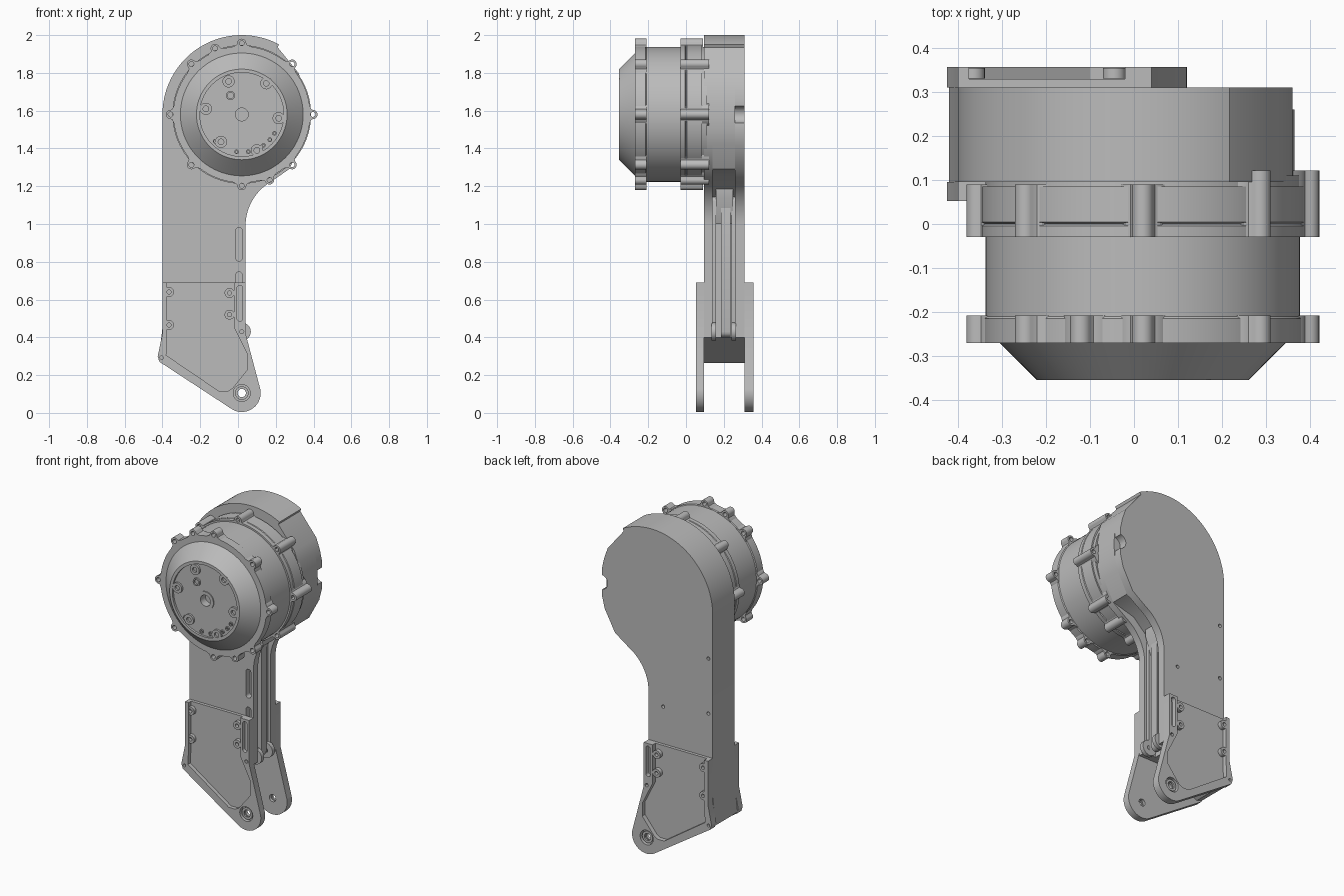
import bpy
import bmesh
from math import cos, sin, radians
from mathutils import Matrix, Vector

if "Cube" in bpy.data.objects:
    bpy.data.objects.remove(bpy.data.objects["Cube"])

GREY = (0.5, 0.5, 0.5, 1)
mat = bpy.data.materials.new("machined grey")
mat.use_nodes = True
mat.diffuse_color = GREY
mat.node_tree.nodes["Principled BSDF"].inputs["Base Color"].default_value = GREY

MX, MZ = 0.02, 1.58      # motor axis


def finish(ob):
    """Weld, fix normals, colour and shade one mesh object."""
    bm = bmesh.new()
    bm.from_mesh(ob.data)
    bmesh.ops.remove_doubles(bm, verts=bm.verts, dist=1e-5)
    bmesh.ops.recalc_face_normals(bm, faces=bm.faces)
    bm.to_mesh(ob.data)
    bm.free()
    ob.data.materials.clear()
    ob.data.materials.append(mat)
    bpy.ops.object.select_all(action='DESELECT')
    ob.select_set(True)
    bpy.context.view_layer.objects.active = ob
    bpy.ops.object.shade_smooth_by_angle(angle=radians(30))
    return ob


def arc(x, z, r, a0, a1, n=16):
    angles = [radians(a0 + (a1 - a0) * i / n) for i in range(n + 1)]
    return [(x + r * cos(a), z + r * sin(a)) for a in angles]


def circle(x, z, r, n=24):
    return arc(x, z, r, 0, 360, n)[:-1]


def pill(x, z0, z1, r):
    return arc(x, z1, r, 0, 180, 8) + arc(x, z0, r, 180, 360, 8)


def plate(name, loops, y0, y1):
    """Extrude an x-z outline (first loop) with holes (others) along y."""
    cu = bpy.data.curves.new(name, 'CURVE')
    cu.dimensions = '2D'
    cu.fill_mode = 'BOTH'
    cu.extrude = (y1 - y0) / 2
    for loop in loops:
        sp = cu.splines.new('POLY')
        sp.points.add(len(loop) - 1)
        for p, (x, z) in zip(sp.points, loop):
            p.co = (x, z, 0, 1)
        sp.use_cyclic_u = True
    ob = bpy.data.objects.new(name, cu)
    bpy.context.collection.objects.link(ob)
    bpy.ops.object.select_all(action='DESELECT')
    ob.select_set(True)
    bpy.context.view_layer.objects.active = ob
    bpy.ops.object.convert(target='MESH')
    ob = bpy.context.view_layer.objects.active
    ob.data.transform(Matrix.Translation((0, (y0 + y1) / 2, 0)) @ Matrix.Rotation(radians(90), 4, 'X'))
    return finish(ob)


def tube(name, x, z, r, hole, y0, y1):
    return plate(name, [circle(x, z, r), circle(x, z, hole, 16)], y0, y1)


def lathe(name, profile, steps=96):
    """Revolve (radius, y) points about the motor axis."""
    bm = bmesh.new()
    vs = [bm.verts.new((MX + r, y, MZ)) for r, y in profile]
    es = [bm.edges.new(pair) for pair in zip(vs, vs[1:])]
    bmesh.ops.spin(bm, geom=vs + es, cent=Vector((MX, 0, MZ)), axis=(0, 1, 0),
                   angle=radians(360), steps=steps, use_duplicate=False)
    me = bpy.data.meshes.new(name)
    bm.to_mesh(me)
    bm.free()
    ob = bpy.data.objects.new(name, me)
    bpy.context.collection.objects.link(ob)
    return finish(ob)


# Leg housing: front cover, recessed core and back cover
foot = [(-0.42, 0.28), (-0.38, 0.265), (-0.15, 0.4)]
neck = [(0.04, 0.4)] + arc(0.31, 0.99, 0.27, 180, 120)
core_neck = [(-0.04, 0.4), (-0.04, 1.1), (0.12, 1.25)]
head_low = [(0.27, 1.29), (0.34, 1.42), (0.36, 1.5)]
head_top = [(0.36, 1.66), (0.345, 1.73), (0.32, 1.8), (0.21, 1.935)]
head_top += arc(MX, MZ, 0.42, 62, 180, 40) + [(-0.4, 0.45)]
side = [(0.365, MZ)]
notch = arc(0.365, MZ, 0.045, 260, 100)

cover_slots = [pill(0.005, 0.82, 0.965, 0.017), pill(0.005, 0.61, 0.73, 0.017)]
screw_holes = [circle(x, z, 0.011, 12) for x, z in
               [(-0.37, 0.96), (-0.37, 1.3), (-0.06, 0.92)]]
plate("front_cover", [foot + neck + head_low + side + head_top] + cover_slots, 0.095, 0.14)
plate("housing_core", [foot + core_neck + head_low + side + head_top], 0.14, 0.26)
plate("back_cover", [foot + neck + head_low + notch + head_top] + screw_holes, 0.26, 0.31)

# Push rod and pivot ears inside the open side of the leg
plate("push_rod", [pill(0.0, 0.43, 1.1, 0.03)], 0.185, 0.235)
plate("rod_head", [[(-0.04, 1.0), (0.0, 1.0), (0.05, 1.14), (0.05, 1.2), (-0.04, 1.2)]], 0.16, 0.25)
for label, y0 in (("front", 0.135), ("back", 0.24)):
    tube(label + "_pivot_ear", 0.02, 0.43, 0.048, 0.015, y0, y0 + 0.025)
    plate(label + "_inner_rail", [pill(0.0, 0.43, 1.12, 0.025)], y0, y0 + 0.025)

# Ankle side plates: thin base, raised rim open at the top, screw bosses
outline = [(-0.4, 0.69), (-0.4, 0.42), (-0.425, 0.3), (-0.415, 0.27)]
outline += arc(0.02, 0.105, 0.1, 237, 375, 24) + [(0.04, 0.42), (0.04, 0.69)]
pocket = [(-0.02, 0.69), (-0.02, 0.45), (0.05, 0.31), (0.05, 0.23), (-0.03, 0.13),
          (-0.055, 0.115), (-0.1, 0.115), (-0.38, 0.305), (-0.375, 0.42), (-0.375, 0.69)]
rim_holes = [circle(0.02, 0.105, 0.045), circle(0.02, 0.43, 0.011, 12),
             circle(-0.404, 0.293, 0.009, 12), pill(0.01, 0.5, 0.66, 0.015)]
bosses = [(-0.365, 0.64), (-0.365, 0.465), (-0.045, 0.635), (-0.045, 0.52)]
for label, base, rim in (("front", (0.076, 0.095), (0.052, 0.076)),
                         ("back", (0.31, 0.329), (0.329, 0.357))):
    plate(label + "_ankle_base", [outline, circle(0.02, 0.105, 0.022)], *base)
    plate(label + "_ankle_rim", [outline + pocket] + rim_holes, *rim)
    tube(label + "_ankle_bushing", 0.02, 0.105, 0.036, 0.022, rim[0] + 0.008, rim[1] - 0.008)
    for i, (x, z) in enumerate(bosses):
        tube(f"{label}_ankle_boss_{i + 1}", x, z, 0.026, 0.011, rim[0] + 0.002, rim[1] - 0.002)

# Motor shell with tapered nose, recessed face and rear flange
lathe("motor_body", [
    (0, -0.3), (0.034, -0.3), (0.034, -0.348), (0.055, -0.348), (0.055, -0.342),
    (0.222, -0.342), (0.222, -0.355), (0.24, -0.355), (0.325, -0.27), (0.362, -0.27),
    (0.362, -0.215), (0.357, -0.21), (0.357, -0.03), (0.367, -0.03), (0.367, -0.004),
    (0.361, 0), (0.367, 0.004), (0.367, 0.085), (0.358, 0.085), (0.358, 0.11), (0, 0.11)])


# Screw lugs around both motor flanges
def lug(name, angle, y0, y1):
    shape = [(0.34, -0.06), (0.36, -0.045), (0.368, -0.028)]
    shape += arc(0.377, 0, 0.024, -90, 90, 12)
    shape += [(r, -t) for r, t in reversed(shape[:3])]
    c, s = cos(radians(angle)), sin(radians(angle))
    turn = [[(MX + r * c - t * s, MZ + r * s + t * c) for r, t in loop]
            for loop in (shape, circle(0.377, 0, 0.013, 16))]
    plate(name, turn, y0, y1)


for i, angle in enumerate([0, 45, 90, 135, 180, 225, 270, 315, 112, 293]):
    lug(f"front_lug_{i + 1}", angle, -0.27, -0.208)
    if angle != 112:
        lug(f"rear_lug_{i + 1}", angle, -0.03, 0.122 if angle in (0, 45, 315, 293) else 0.09)

# Bosses and small studs on the motor face
face_bosses = [(-0.05, 1.755), (0.15, 1.745), (-0.17, 1.61),
               (0.215, 1.56), (-0.09, 1.435), (0.1, 1.39)]
for i, (x, z) in enumerate(face_bosses):
    tube(f"face_boss_{i + 1}", x, z, 0.032, 0.015, -0.354, -0.34)
tube("face_port", -0.04, 1.68, 0.024, 0.016, -0.352, -0.34)
for i, a in enumerate((225, 262, 280, 305, 318, 330)):
    (x, z), = arc(MX, MZ, 0.2, a, a, 1)[:1]
    tube(f"face_stud_{i + 1}", x, z, 0.012, 0.006, -0.35, -0.34)
